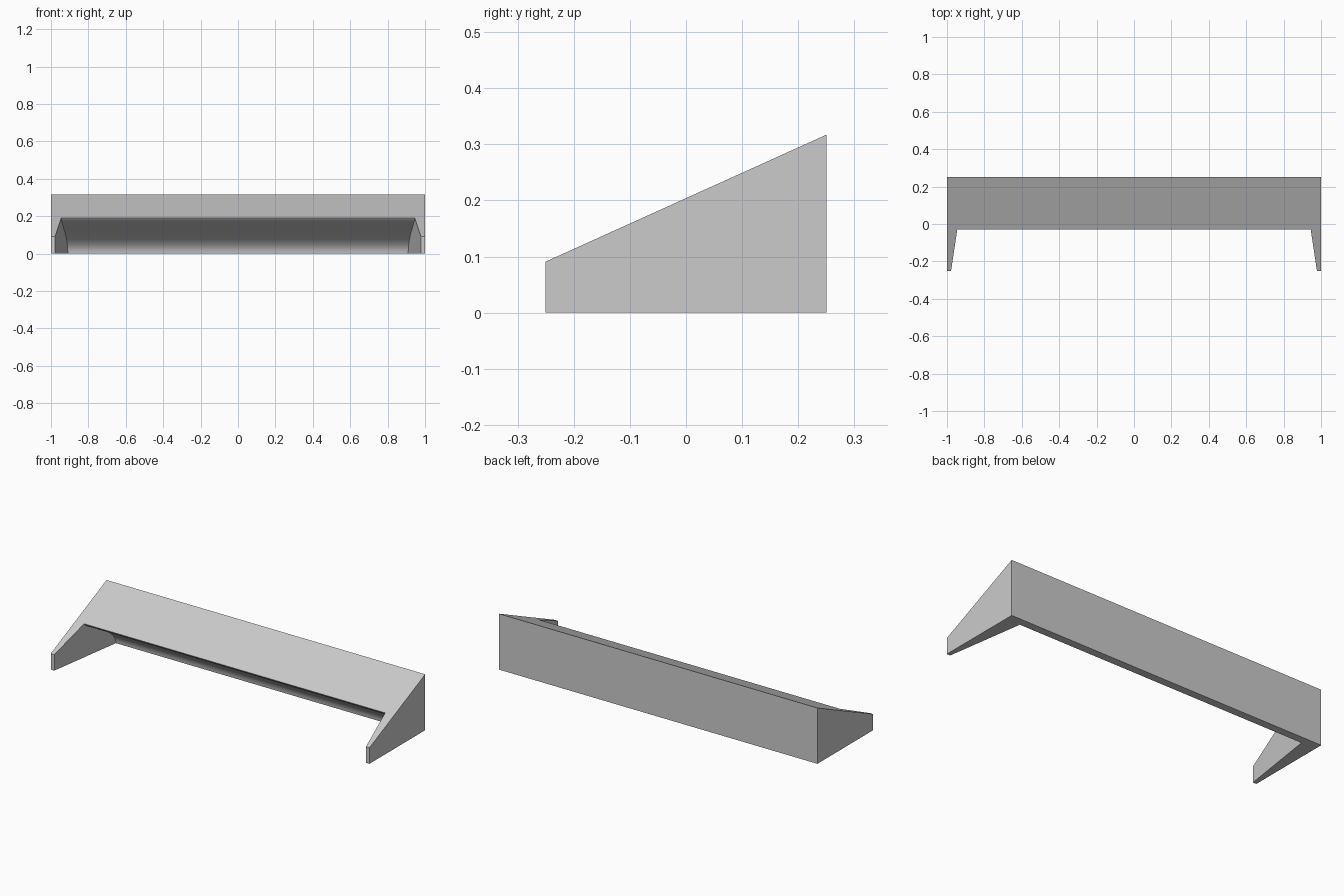
import bpy, bmesh, math
from mathutils import Vector
from mathutils.geometry import interpolate_bezier

default = bpy.data.objects.get("Cube")
if default:
    bpy.data.objects.remove(default, do_unlink=True)

grey = bpy.data.materials.new("light grey")
grey.use_nodes = True
colour = (0.6, 0.6, 0.6, 1)
grey.diffuse_color = colour
grey.node_tree.nodes["Principled BSDF"].inputs["Base Color"].default_value = colour


def prism(name, profile, half_width):
    """Join a (y, z) profile across x; half_width gives the reach at each y."""
    bm = bmesh.new()
    sides = [[bm.verts.new((s * half_width(y), y, z)) for y, z in profile] for s in (-1, 1)]
    bm.faces.new(sides[0])
    bm.faces.new(sides[1][::-1])
    n = len(profile)
    for i in range(n):
        j = (i + 1) % n
        bm.faces.new((sides[0][i], sides[1][i], sides[1][j], sides[0][j]))
    bmesh.ops.recalc_face_normals(bm, faces=bm.faces)
    mesh = bpy.data.meshes.new(name)
    bm.to_mesh(mesh)
    bm.free()
    mesh.materials.append(grey)
    obj = bpy.data.objects.new(name, mesh)
    bpy.context.collection.objects.link(obj)
    return obj


# Sloped body with straight ends
body = prism("sloped_body", [(-0.25, 0), (0.25, 0), (0.25, 0.317), (-0.25, 0.091)],
             lambda y: 1.0)

# Recess cutter: curved back wall, side walls that narrow towards the back
curve = interpolate_bezier(Vector((-0.03, 0.19)), Vector((-0.01, 0.15)),
                           Vector((0.2, 0.1)), Vector((0.205, 0)), 24)
wall = [(p.x, p.y) for p in curve]
cutter = prism("recess_cutter",
               [(-0.4, -0.1), (-0.4, 0.4), (-0.03, 0.4)] + wall + [(0.205, -0.1)],
               lambda y: 0.978 - 0.15 * (y + 0.25))
cutter.hide_render = True

# Cut the recess, leaving a leg at each end
cut = body.modifiers.new("recess", 'BOOLEAN')
cut.operation = 'DIFFERENCE'
cut.solver = 'EXACT'
cut.object = cutter
bpy.ops.object.select_all(action='DESELECT')
body.select_set(True)
bpy.context.view_layer.objects.active = body
bpy.ops.object.modifier_apply(modifier=cut.name)
bpy.data.objects.remove(cutter, do_unlink=True)

# Smooth the curved wall, keep the edges crisp
bpy.ops.object.shade_smooth_by_angle(angle=math.radians(20))
